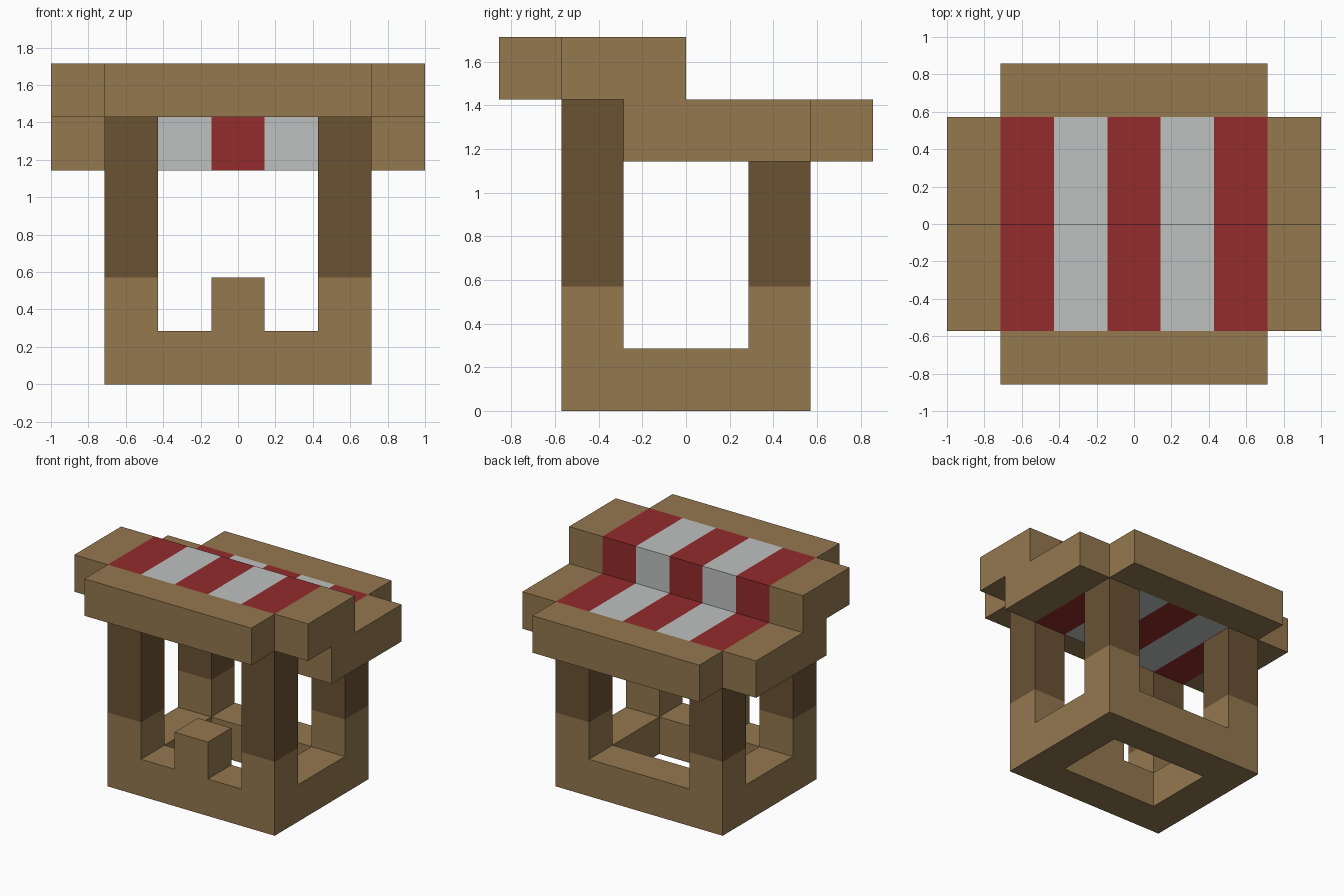
import bpy
import bmesh
from mathutils import Matrix, Vector

U = 2 / 7  # edge length of one block

cube = bpy.data.objects.get("Cube")
if cube:
    bpy.data.objects.remove(cube, do_unlink=True)


def material(name, rgb):
    m = bpy.data.materials.new(name)
    m.use_nodes = True
    m.diffuse_color = (*rgb, 1)
    m.node_tree.nodes["Principled BSDF"].inputs["Base Color"].default_value = (*rgb, 1)
    return m


PLANK = material("plank_tan", (0.296, 0.188, 0.078))
LOG = material("log_brown", (0.144, 0.084, 0.034))
RED = material("awning_red", (0.292, 0.024, 0.025))
GREY = material("awning_light_grey", (0.521, 0.533, 0.527))


def box(name, mat, x, y, z):
    """Box between (low, high) bounds, given in blocks."""
    lo, hi = (Vector(c) * U for c in zip(x, y, z))
    bm = bmesh.new()
    bmesh.ops.create_cube(bm, size=1)
    bmesh.ops.transform(bm, verts=bm.verts, matrix=Matrix.Diagonal((*(hi - lo), 1)))
    mesh = bpy.data.meshes.new(name)
    bm.to_mesh(mesh)
    bm.free()
    mesh.materials.append(mat)
    obj = bpy.data.objects.new(name, mesh)
    obj.location = (lo + hi) / 2
    bpy.context.collection.objects.link(obj)


def pair(name, mat, x, y, z):
    """Matching boxes on the left (+x) and right (-x)."""
    box("left_" + name, mat, x, y, z)
    box("right_" + name, mat, (-x[1], -x[0]), y, z)


# Open base frame and counter post
box("front_base_rail", PLANK, (-2.5, 2.5), (-2, -1), (0, 1))
box("back_base_rail", PLANK, (-2.5, 2.5), (1, 2), (0, 1))
pair("base_rail", PLANK, (1.5, 2.5), (-1, 1), (0, 1))
box("counter_post", PLANK, (-0.5, 0.5), (-2, -1), (1, 2))

# Corner posts: plank feet below log uprights, taller at the front
for side, y, top in (("front", (-2, -1), 5), ("back", (1, 2), 4)):
    pair(side + "_post_foot", PLANK, (1.5, 2.5), y, (1, 2))
    pair(side + "_post", LOG, (1.5, 2.5), y, (2, top))

# Stepped roof: striped panels with plank side and end trims
for tier, y, z in (("upper", (-2, 0), (5, 6)), ("lower", (-1, 2), (4, 5))):
    for i in range(-2, 3):
        box(f"{tier}_roof_stripe_{i + 3}", GREY if i % 2 else RED,
            (i - 0.5, i + 0.5), y, z)
    pair(tier + "_roof_trim", PLANK, (2.5, 3.5), y, z)
box("front_roof_trim", PLANK, (-2.5, 2.5), (-3, -2), (5, 6))
box("back_roof_trim", PLANK, (-2.5, 2.5), (2, 3), (4, 5))
